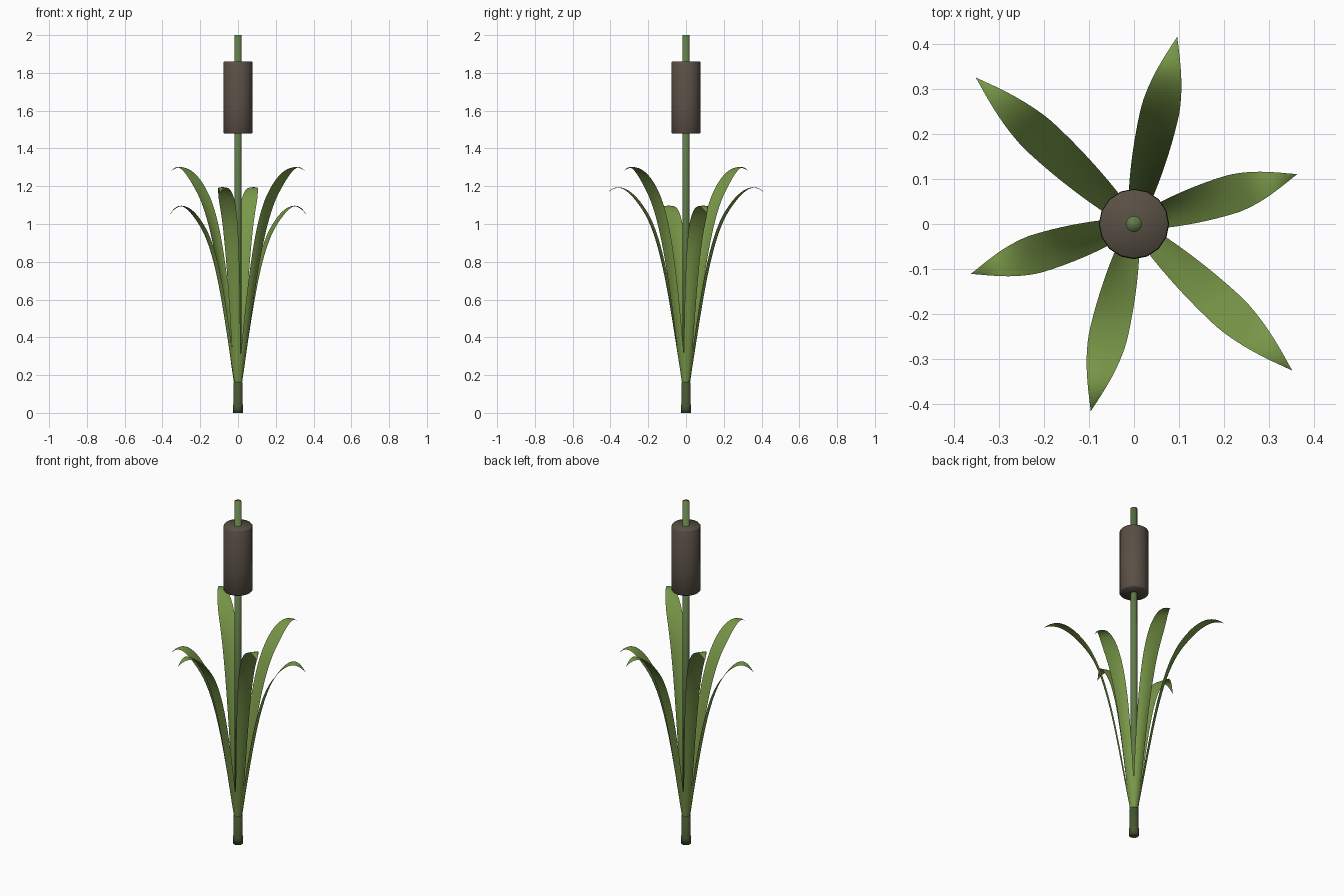
import bpy, bmesh, math
from mathutils import Vector
from mathutils.geometry import interpolate_bezier

cube = bpy.data.objects.get("Cube")
if cube:
    bpy.data.objects.remove(cube, do_unlink=True)


def material(name, rgb):
    m = bpy.data.materials.new(name)
    m.use_nodes = True
    m.diffuse_color = (*rgb, 1)
    bsdf = m.node_tree.nodes["Principled BSDF"]
    bsdf.inputs["Base Color"].default_value = (*rgb, 1)
    bsdf.inputs["Roughness"].default_value = 0.8
    return m


LEAF = material("leaf green", (0.19, 0.31, 0.065))
STEM = material("stem green", (0.12, 0.2, 0.065))
SHEATH = material("dark sheath green", (0.06, 0.095, 0.03))
BROWN = material("seed head brown", (0.1, 0.08, 0.06))


def finish(bm, name, mat):
    mesh = bpy.data.meshes.new(name)
    bm.to_mesh(mesh)
    bm.free()
    mesh.materials.append(mat)
    obj = bpy.data.objects.new(name, mesh)
    bpy.context.collection.objects.link(obj)
    bpy.ops.object.select_all(action='DESELECT')
    obj.select_set(True)
    bpy.context.view_layer.objects.active = obj
    bpy.ops.object.shade_smooth_by_angle(angle=math.radians(100))


def lathe(name, profile, sides, mat):
    """Closed round part from (radius, height) pairs, bottom to top."""
    bm = bmesh.new()
    turn = [math.tau * i / sides for i in range(sides)]
    rings = [[bm.verts.new((r * math.cos(a), r * math.sin(a), z)) for a in turn]
             for r, z in profile]
    for low, high in zip(rings, rings[1:]):
        for i in range(sides):
            j = (i + 1) % sides
            bm.faces.new((low[i], low[j], high[j], high[i]))
    bm.faces.new(rings[0][::-1])
    bm.faces.new(rings[-1])
    finish(bm, name, mat)


def half_width(u, widest=0.6, full=0.043):
    """Blade half width at fraction u of the reach: swelling, then pointed."""
    if u < widest:
        return full * (0.25 + 0.75 * math.sin(math.pi / 2 * u / widest) ** 0.8)
    return full * max(1 - ((u - widest) / (1 - widest)) ** 1.6, 0.01)


def leaf(name, heading, reach, peak, droop, steps=28, across=6):
    """Blade that rises, arches over and ends in a point."""
    out = Vector((math.cos(heading), math.sin(heading), 0))
    side = Vector((-out.y, out.x, 0))
    up = Vector((0, 0, 1))
    # spine: long rise, then the arch
    rise = interpolate_bezier(*[Vector((a * reach, b * peak, 0)) for a, b in
                                ((0.03, 0.1), (0.18, 0.4), (0.28, 0.75), (0.54, 0.895))], steps)
    arch = interpolate_bezier(*[Vector((a * reach, b * peak, 0)) for a, b in
                                ((0.54, 0.895), (0.7, 0.985), (0.85, 1.025), (1, droop))], 14)
    spine = rise[:-1] + arch
    bm = bmesh.new()
    rows = []
    for i, p in enumerate(spine):
        d = (spine[min(i + 1, len(spine) - 1)] - spine[max(i - 1, 0)]).normalized()
        inward = up * d.x - out * d.y
        u = p.x / reach
        half = half_width(u)
        row = []
        # cupped inward near the base, curled slightly outward at the tip
        for k in range(across + 1):
            s = 2 * k / across - 1
            cup = 0.35 * half * (1 - 1.5 * u) * s * s
            row.append(bm.verts.new(out * p.x + up * p.y + side * half * s + inward * cup))
        rows.append(row)
    for a, b in zip(rows, rows[1:]):
        for k in range(across):
            bm.faces.new((a[k], b[k], b[k + 1], a[k + 1]))
    bmesh.ops.recalc_face_normals(bm, faces=bm.faces)
    finish(bm, name, LEAF)


# Stalk, base sheath and seed head
lathe("stem", [(0.018, 0.02), (0.018, 2.0)], 12, STEM)
lathe("base_sheath", [(0.027, 0), (0.027, 0.04), (0.025, 0.045), (0.025, 0.16), (0.018, 0.165)],
      12, SHEATH)
lathe("seed_head", [(0.075, 1.48), (0.078, 1.484), (0.078, 1.64), (0.077, 1.65),
                    (0.077, 1.856), (0.074, 1.86)], 16, BROWN)

# Three kinds of leaf, each with a twin on the opposite side
for kind, degrees, reach, peak, droop in (("short", 17, 0.378, 1.11, 0.946),
                                          ("middle", 77, 0.426, 1.20, 0.972),
                                          ("tall", 137.2, 0.478, 1.30, 0.988)):
    for label, half_turn in (("back", 0), ("front", math.pi)):
        leaf(f"{kind}_leaf_{label}", math.radians(degrees) + half_turn, reach, peak, droop)
